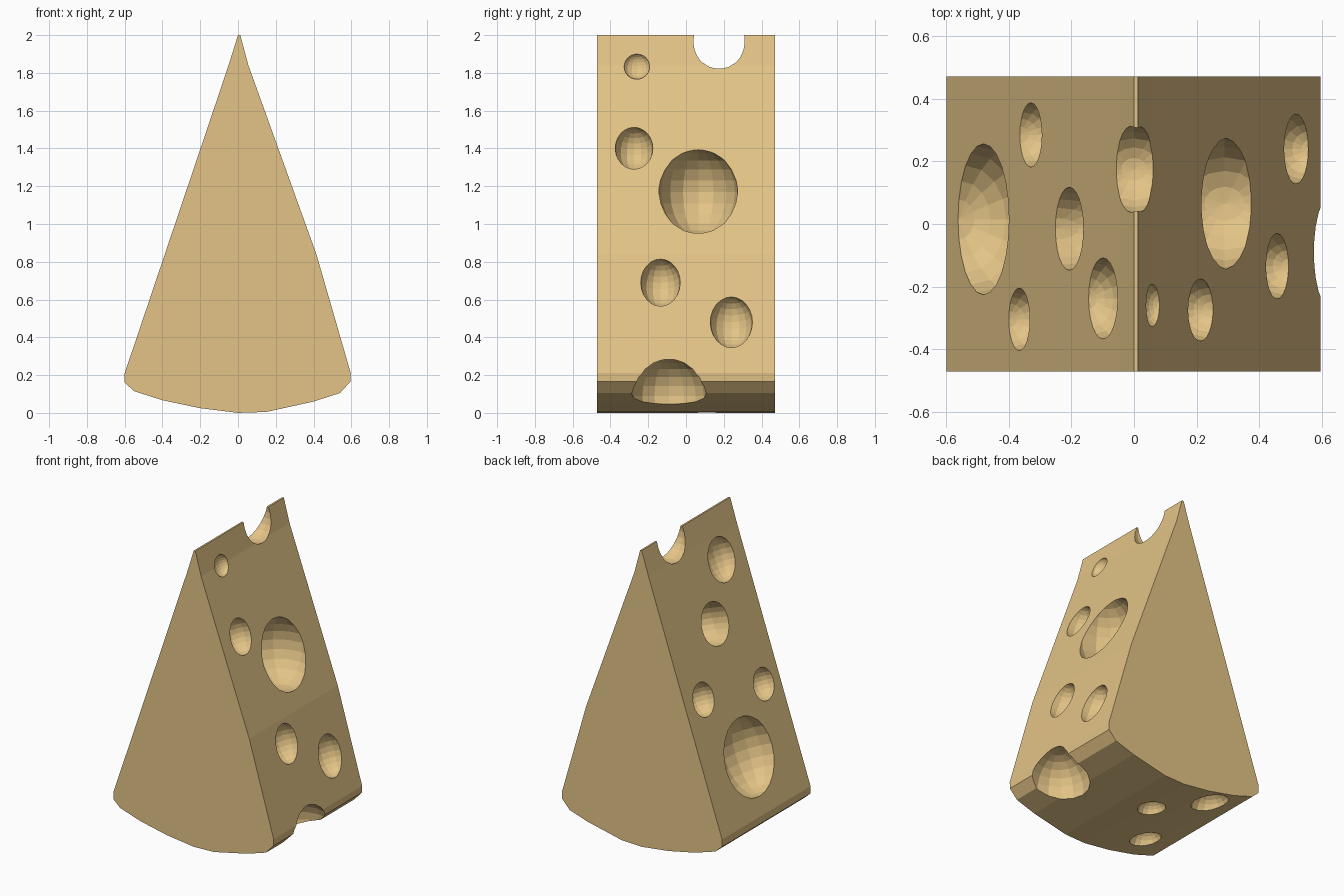
import bpy, bmesh, math
from mathutils import Matrix, Vector

if "Cube" in bpy.data.objects:
    bpy.data.objects.remove(bpy.data.objects["Cube"])

# One cheese colour
mat = bpy.data.materials.new("cheese yellow")
mat.diffuse_color = (0.77, 0.55, 0.24, 1)
mat.use_nodes = True
mat.node_tree.nodes["Principled BSDF"].inputs["Base Color"].default_value = mat.diffuse_color

# Wedge: x/z profile with a rounded rind, extruded along y
profile = [(0.0, 2.0), (-0.05, 1.84), (-0.6, 0.21), (-0.6, 0.16), (-0.55, 0.115),
           (-0.4, 0.067), (-0.2, 0.025), (0.0, 0.0), (0.15, 0.005), (0.4, 0.06),
           (0.54, 0.105), (0.595, 0.165), (0.597, 0.21), (0.415, 0.84),
           (0.055, 1.84), (0.012, 2.0)]
bm = bmesh.new()
cap = bm.faces.new([bm.verts.new((x, -0.472, z)) for x, z in profile])
ext = bmesh.ops.extrude_face_region(bm, geom=[cap])
moved = [v for v in ext["geom"] if isinstance(v, bmesh.types.BMVert)]
bmesh.ops.translate(bm, vec=(0, 0.944, 0), verts=moved)
bmesh.ops.recalc_face_normals(bm, faces=bm.faces[:])
mesh = bpy.data.meshes.new("cheese_wedge")
bm.to_mesh(mesh)
bm.free()
wedge = bpy.data.objects.new("cheese_wedge", mesh)
bpy.context.collection.objects.link(wedge)
mesh.materials.append(mat)


def cut_hole(center, radii, tilt=0.0):
    """Subtract one ellipsoid; radii are depth, width (y) and height, tilt is about y."""
    b = bmesh.new()
    m = (Matrix.Translation(Vector(center)) @ Matrix.Rotation(tilt, 4, 'Y')
         @ Matrix.Diagonal((*radii, 1)))
    bmesh.ops.create_uvsphere(b, u_segments=16, v_segments=12, radius=1, matrix=m)
    me = bpy.data.meshes.new("hole_cutter")
    b.to_mesh(me)
    b.free()
    me.materials.append(mat)
    cutter = bpy.data.objects.new("hole_cutter", me)
    cutter.hide_render = True
    bpy.context.collection.objects.link(cutter)
    mod = wedge.modifiers.new("hole", 'BOOLEAN')
    mod.operation = 'DIFFERENCE'
    mod.solver = 'EXACT'
    mod.object = cutter
    bpy.context.view_layer.objects.active = wedge
    bpy.ops.object.modifier_apply(modifier=mod.name)
    bpy.data.objects.remove(cutter)


slope = math.atan2(0.6, 1.8)

# Right side holes: x, y, z, depth, width, height
for x, y, z, d, w, h in [
        (0.065, -0.26, 1.835, 0.05, 0.07, 0.07),
        (0.21, -0.275, 1.40, 0.11, 0.10, 0.118),
        (0.46, -0.135, 0.69, 0.11, 0.105, 0.13),
        (0.52, 0.24, 0.48, 0.11, 0.112, 0.14)]:
    cut_hole((x, y, z), (d, w, h), -slope)
# Big hole on the right, deep enough to meet one from the left
cut_hole((0.29, 0.065, 1.17), (0.25, 0.21, 0.235))

# Left side holes
for x, y, z, d, w, h in [
        (-0.33, 0.285, 1.01, 0.11, 0.103, 0.11),
        (-0.207, -0.015, 1.375, 0.30, 0.133, 0.14),
        (-0.10, -0.238, 1.695, 0.10, 0.13, 0.145),
        (-0.367, -0.305, 0.90, 0.10, 0.10, 0.105),
        (-0.48, 0.015, 0.56, 0.19, 0.242, 0.255)]:
    cut_hole((x, y, z), (d, w, h), slope)

# Notch in the top edge, bite in the lower right corner, holes in the rind
cut_hole((0.0, 0.175, 1.96), (0.16, 0.14, 0.15))
cut_hole((0.53, -0.09, 0.09), (0.2, 0.2, 0.2))
cut_hole((-0.05, 0.11, 0.0), (0.088, 0.088, 0.08))
cut_hole((-0.31, -0.26, 0.045), (0.10, 0.10, 0.09))
cut_hole((-0.33, 0.33, 0.05), (0.12, 0.12, 0.10))

# Flat facets and a single material
for p in wedge.data.polygons:
    p.use_smooth = False
    p.material_index = 0
